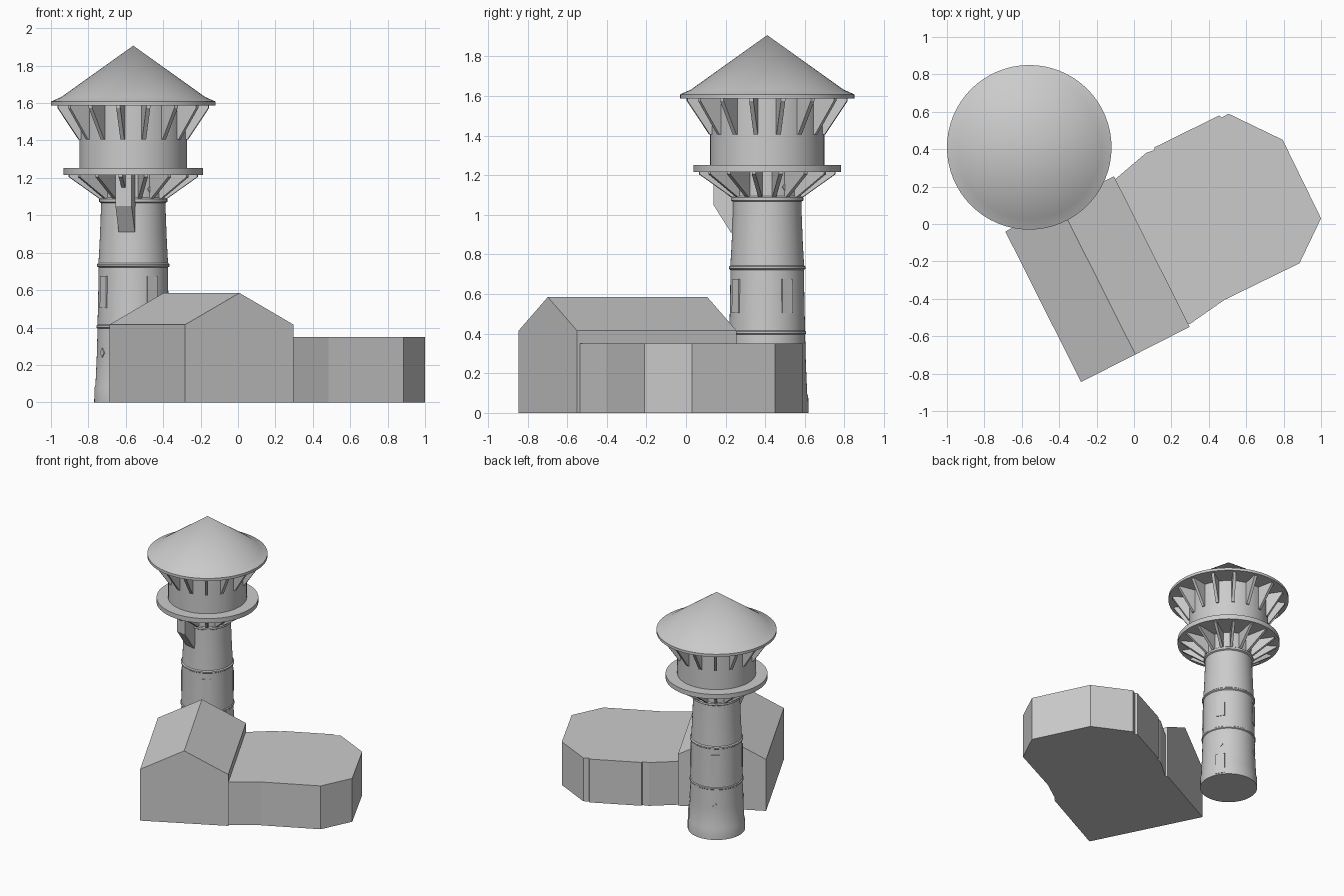
import bpy, bmesh, math
from mathutils import Matrix

if "Cube" in bpy.data.objects:
    bpy.data.objects.remove(bpy.data.objects["Cube"])

CX, CY = -0.56, 0.41          # tower axis

stone = bpy.data.materials.new("light_grey")
stone.diffuse_color = (0.6, 0.6, 0.6, 1)
stone.use_nodes = True
stone.node_tree.nodes["Principled BSDF"].inputs["Base Color"].default_value = stone.diffuse_color


def finish(name, bm, smooth=False):
    bmesh.ops.recalc_face_normals(bm, faces=bm.faces)
    me = bpy.data.meshes.new(name)
    bm.to_mesh(me)
    bm.free()
    me.materials.append(stone)
    ob = bpy.data.objects.new(name, me)
    bpy.context.collection.objects.link(ob)
    if smooth:
        bpy.ops.object.select_all(action='DESELECT')
        ob.select_set(True)
        bpy.context.view_layer.objects.active = ob
        bpy.ops.object.shade_smooth_by_angle(angle=math.radians(25))
    return ob


def lathe(name, profile, n=64):
    """Revolve (radius, z) points around the tower axis."""
    bm = bmesh.new()
    rings = []
    for r, z in profile:
        if r == 0:
            rings.append([bm.verts.new((CX, CY, z))] * n)
        else:
            rings.append([bm.verts.new((CX + r * math.cos(2 * math.pi * i / n),
                                        CY + r * math.sin(2 * math.pi * i / n), z))
                          for i in range(n)])
    for a, b in zip(rings, rings[1:]):
        for i in range(n):
            j = (i + 1) % n
            bm.faces.new(list(dict.fromkeys((a[i], a[j], b[j], b[i]))))
    return finish(name, bm, True)


def prism(bm, pts, offset):
    """Extrude a closed polygon by an offset vector."""
    a = [bm.verts.new(p) for p in pts]
    b = [bm.verts.new([p[k] + offset[k] for k in range(3)]) for p in pts]
    bm.faces.new(a)
    bm.faces.new(b[::-1])
    for i in range(len(a)):
        j = (i + 1) % len(a)
        bm.faces.new((a[i], a[j], b[j], b[i]))


def radial(name, profile, width, angles):
    """Fins with an (r, z) outline, placed round the tower axis."""
    bm = bmesh.new()
    for ang in angles:
        old = set(bm.verts)
        prism(bm, [(r, -width / 2, z) for r, z in profile], (0, width, 0))
        m = Matrix.Translation((CX, CY, 0)) @ Matrix.Rotation(math.radians(ang), 4, 'Z')
        bmesh.ops.transform(bm, matrix=m, verts=[v for v in bm.verts if v not in old])
    return finish(name, bm)


def diamonds(name, r, z, s, angles):
    bm = bmesh.new()
    for ang in angles:
        old = set(bm.verts)
        prism(bm, [(r - .02, -s, z), (r - .02, 0, z - s * 1.2), (r - .02, s, z),
                   (r - .02, 0, z + s * 1.2)], (.024, 0, 0))
        m = Matrix.Translation((CX, CY, 0)) @ Matrix.Rotation(math.radians(ang), 4, 'Z')
        bmesh.ops.transform(bm, matrix=m, verts=[v for v in bm.verts if v not in old])
    return finish(name, bm)


# Tower shaft with three ring mouldings and a flared neck
lathe("tower_shaft", [
    (0, 0), (.209, 0), (.207, .08), (.202, .095), (.195, .25), (.191, .395),
    (.197, .400), (.197, .410), (.191, .415), (.187, .60), (.186, .722),
    (.194, .728), (.194, .738), (.186, .745), (.180, .85), (.174, 1.0), (.172, 1.066),
    (.182, 1.072), (.182, 1.088), (.174, 1.094), (.174, 1.22), (0, 1.22)])

# Gallery, drum and roof
lathe("gallery_floor", [(0, 1.215), (.373, 1.215), (.373, 1.252), (0, 1.252)])
lathe("drum", [(0, 1.25), (.288, 1.25), (.288, 1.59), (0, 1.59)])
lathe("roof", [(0, 1.587), (.44, 1.587), (.44, 1.608), (.385, 1.632), (0, 1.907)])

# Supporting brackets
sixteen = [11.25 + 22.5 * i for i in range(16)]
radial("gallery_brackets", [(.165, 1.09), (.185, 1.09), (.35, 1.205), (.35, 1.22), (.165, 1.22)],
       .020, sixteen)
radial("roof_brackets", [(.28, 1.405), (.297, 1.405), (.412, 1.575), (.412, 1.59), (.28, 1.59)],
       .022, sixteen)

# Boxed shaft hanging under the gallery
radial("hanging_shaft", [(.15, .91), (.178, .91), (.268, 1.05), (.268, 1.218), (.15, 1.218)],
       .088, [-101.25])

# Tower windows, door and small diamond openings
quarters = [-57.5, 32.5, 122.5, 212.5]
radial("tower_windows", [(.16, .505), (.193, .505), (.191, .675), (.16, .675)], .062, quarters)
radial("tower_door", [(.17, .01), (.212, .01), (.206, .175), (.17, .175)], .07, [32.5])
diamonds("lower_diamonds", .195, .265, .021, quarters)
diamonds("upper_diamonds", .174, 1.14, .021, quarters)

# Gabled house: pentagon section swept along its ridge
bm = bmesh.new()
a, b = (-.283, -.845), (.298, -.55)
mid = ((a[0] + b[0]) / 2, (a[1] + b[1]) / 2)
prism(bm, [(*a, 0), (*b, 0), (*b, .415), (*mid, .585), (*a, .415)], (-.405, .805, 0))
finish("gabled_house", bm)

# Flat-roofed hall with a many-sided end
bm = bmesh.new()
plan = [(-.2, .2), (.2, -.55), (.298, -.535), (.485, -.405), (.885, -.21), (1, .03), (.795, .45),
        (.505, .59), (.47, .57), (.455, .58), (.11, .41), (.11, .395), (.065, .38), (-.10, .24)]
prism(bm, [(x, y, 0) for x, y in plan], (0, 0, .35))
finish("flat_roofed_hall", bm)
